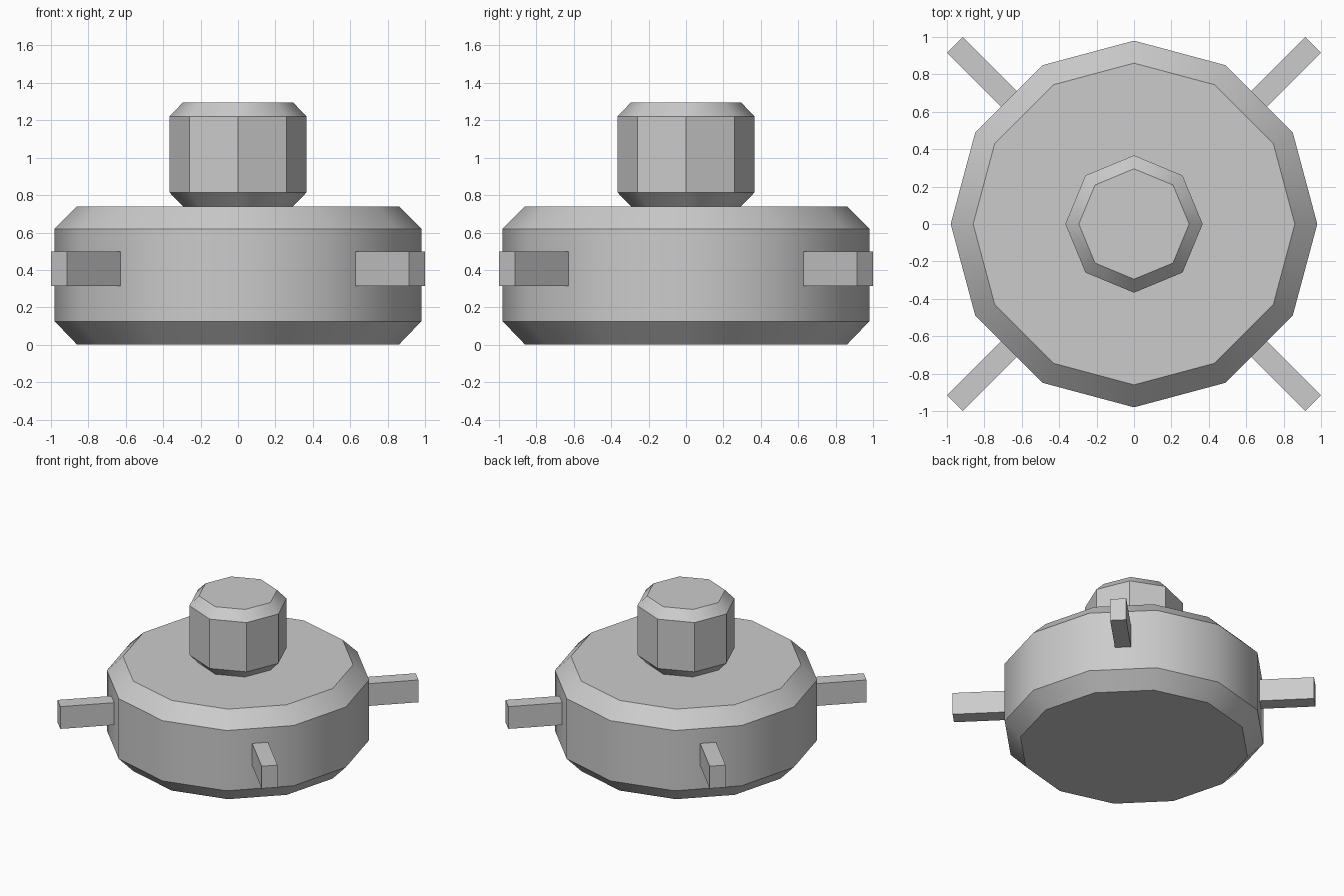
import bpy
import math
from mathutils import Matrix

if "Cube" in bpy.data.objects:
    bpy.data.objects.remove(bpy.data.objects["Cube"])


def finish(obj, name):
    obj.name = name
    bpy.ops.object.shade_smooth_by_angle(angle=math.radians(35))
    return obj


def chamfered_drum(name, sides, profile):
    """Turned solid: rings of (radius, z) joined by side faces, capped at both ends."""
    verts = [(r * math.cos(math.tau * i / sides), r * math.sin(math.tau * i / sides), z)
             for r, z in profile for i in range(sides)]
    faces = [(k * sides + i, k * sides + (i + 1) % sides,
              (k + 1) * sides + (i + 1) % sides, (k + 1) * sides + i)
             for k in range(len(profile) - 1) for i in range(sides)]
    top = (len(profile) - 1) * sides
    faces += [tuple(reversed(range(sides))), tuple(range(top, top + sides))]
    mesh = bpy.data.meshes.new(name)
    mesh.from_pydata(verts, [], faces)
    obj = bpy.data.objects.new(name, mesh)
    bpy.context.collection.objects.link(obj)
    bpy.ops.object.select_all(action='DESELECT')
    obj.select_set(True)
    bpy.context.view_layer.objects.active = obj
    return finish(obj, name)


# Wide twelve-sided base and eight-sided knob on top
chamfered_drum("base", 12, [(0.86, 0), (0.98, 0.125), (0.98, 0.62), (0.86, 0.74)])
chamfered_drum("knob", 8, [(0.295, 0.74), (0.367, 0.815), (0.367, 1.22), (0.295, 1.295)])

# Four diagonal bars sticking out of the base
INNER, OUTER, WIDTH, LOW, HIGH = 0.80, 1.354, 0.12, 0.315, 0.498
for i in range(4):
    bpy.ops.mesh.primitive_cube_add(size=1)
    bar = bpy.context.object
    bar.data.transform(
        Matrix.Rotation(math.radians(45 + 90 * i), 4, 'Z')
        @ Matrix.Translation(((INNER + OUTER) / 2, 0, (LOW + HIGH) / 2))
        @ Matrix.Diagonal((OUTER - INNER, WIDTH, HIGH - LOW, 1)))
    finish(bar, f"side_bar_{i + 1}")
